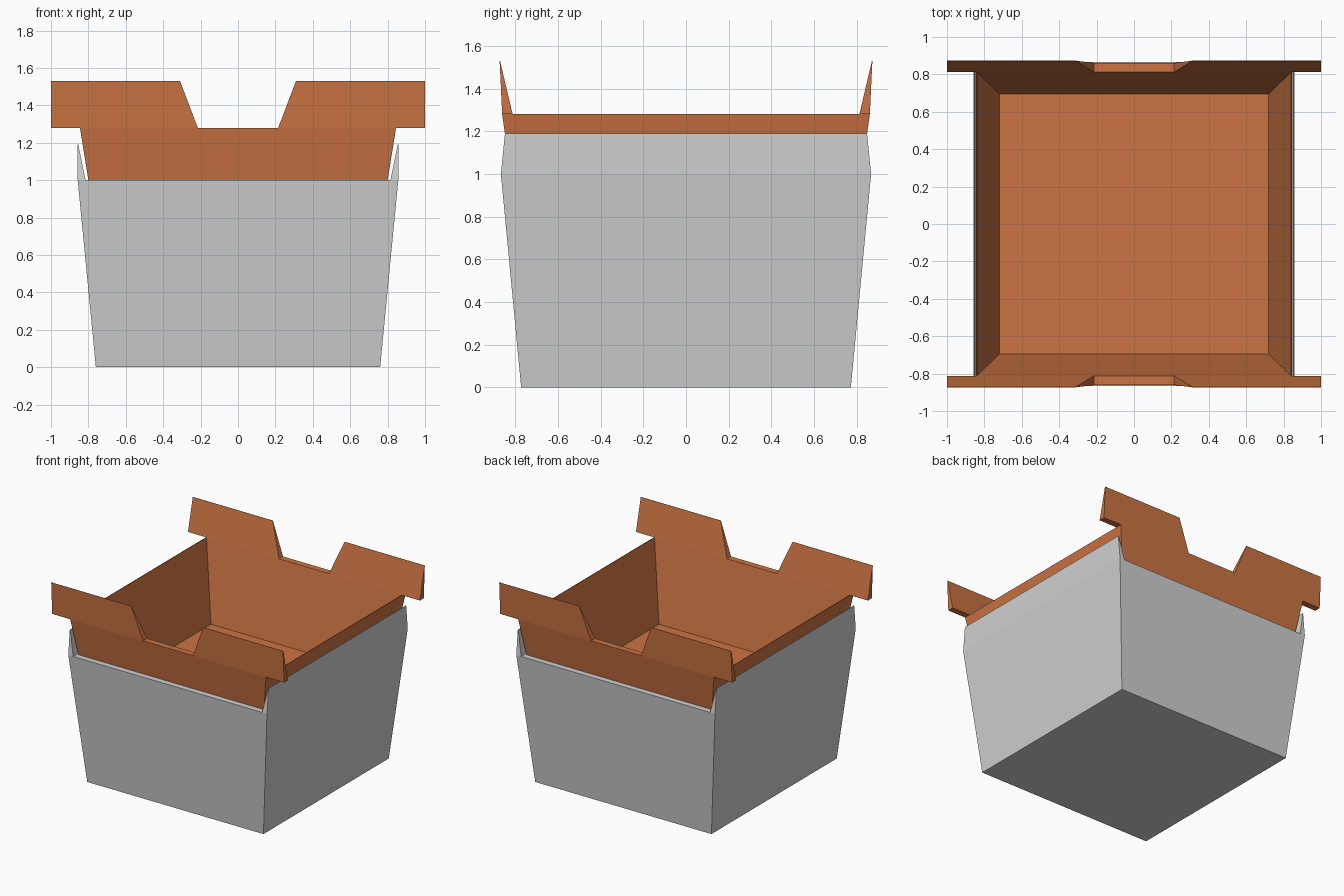
import bpy, bmesh

if "Cube" in bpy.data.objects:
    bpy.data.objects.remove(bpy.data.objects["Cube"])


def material(name, rgb):
    m = bpy.data.materials.new(name)
    m.diffuse_color = (*rgb, 1)
    m.use_nodes = True
    m.node_tree.nodes["Principled BSDF"].inputs["Base Color"].default_value = m.diffuse_color
    return m


GREY = material("light grey", (0.63, 0.63, 0.63))
ORANGE = material("burnt orange", (0.60, 0.175, 0.055))


def make(name, mat, bm, recalc=True):
    if recalc:
        bmesh.ops.recalc_face_normals(bm, faces=bm.faces)
    me = bpy.data.meshes.new(name)
    bm.to_mesh(me)
    bm.free()
    me.materials.append(mat)
    ob = bpy.data.objects.new(name, me)
    bpy.context.collection.objects.link(ob)
    return ob


def loft(name, mat, rings, cap_first=False, cap_last=False):
    """Skin a list of (half x, half y, z) rectangles, outside going up first."""
    bm = bmesh.new()
    vs = [[bm.verts.new((sx * x, sy * y, z)) for sx, sy in
           ((-1, -1), (1, -1), (1, 1), (-1, 1))] for x, y, z in rings]
    for a, b in zip(vs, vs[1:]):
        for i in range(4):
            j = (i + 1) % 4
            bm.faces.new((a[i], a[j], b[j], b[i]))
    if cap_first:
        bm.faces.new(vs[0][::-1])
    if cap_last:
        bm.faces.new(vs[-1])
    return make(name, mat, bm, recalc=False)


def prism(name, mat, a, b):
    """Solid between two matching polygons."""
    bm = bmesh.new()
    va = [bm.verts.new(p) for p in a]
    vb = [bm.verts.new(p) for p in b]
    bm.faces.new(va)
    bm.faces.new(vb[::-1])
    for i in range(len(a)):
        j = (i + 1) % len(a)
        bm.faces.new((va[i], vb[i], vb[j], va[j]))
    return make(name, mat, bm)


# Outer tapered box with a narrow ledge at z = 1
loft("outer_box", GREY, [(0.76, 0.772, 0), (0.857, 0.867, 1), (0.80, 0.822, 1)],
     cap_first=True)

# Liner: outer collar, rim, sloping inner walls and floor
loft("liner", ORANGE, [(0.80, 0.822, 1), (0.845, 0.861, 1.28),
                       (0.84, 0.812, 1.28), (0.72, 0.695, 0.68)], cap_last=True)

for s, side in ((-1, "left"), (1, "right")):
    # Thin raised wedge on each side of the outer box
    section = ((0.857, 0.867, 1), (0.815, 0.867, 1), (0.854, 0.848, 1.19), (0.857, 0.848, 1.19))
    prism(side + "_side_lip", GREY,
          [(s * x, -y, z) for x, y, z in section],
          [(s * x, y, z) for x, y, z in section])

    # Handle tabs on front and back, tapering to a sharp top edge
    outline = ((0.215, 1.28), (1.0, 1.28), (1.0, 1.53), (0.31, 1.53))
    for t, end in ((-1, "front"), (1, "back")):
        prism(f"{end}_{side}_tab", ORANGE,
              [(s * x, t * (0.861 if z < 1.5 else 0.873), z) for x, z in outline],
              [(s * x, t * (0.812 if z < 1.5 else 0.871), z) for x, z in outline])
